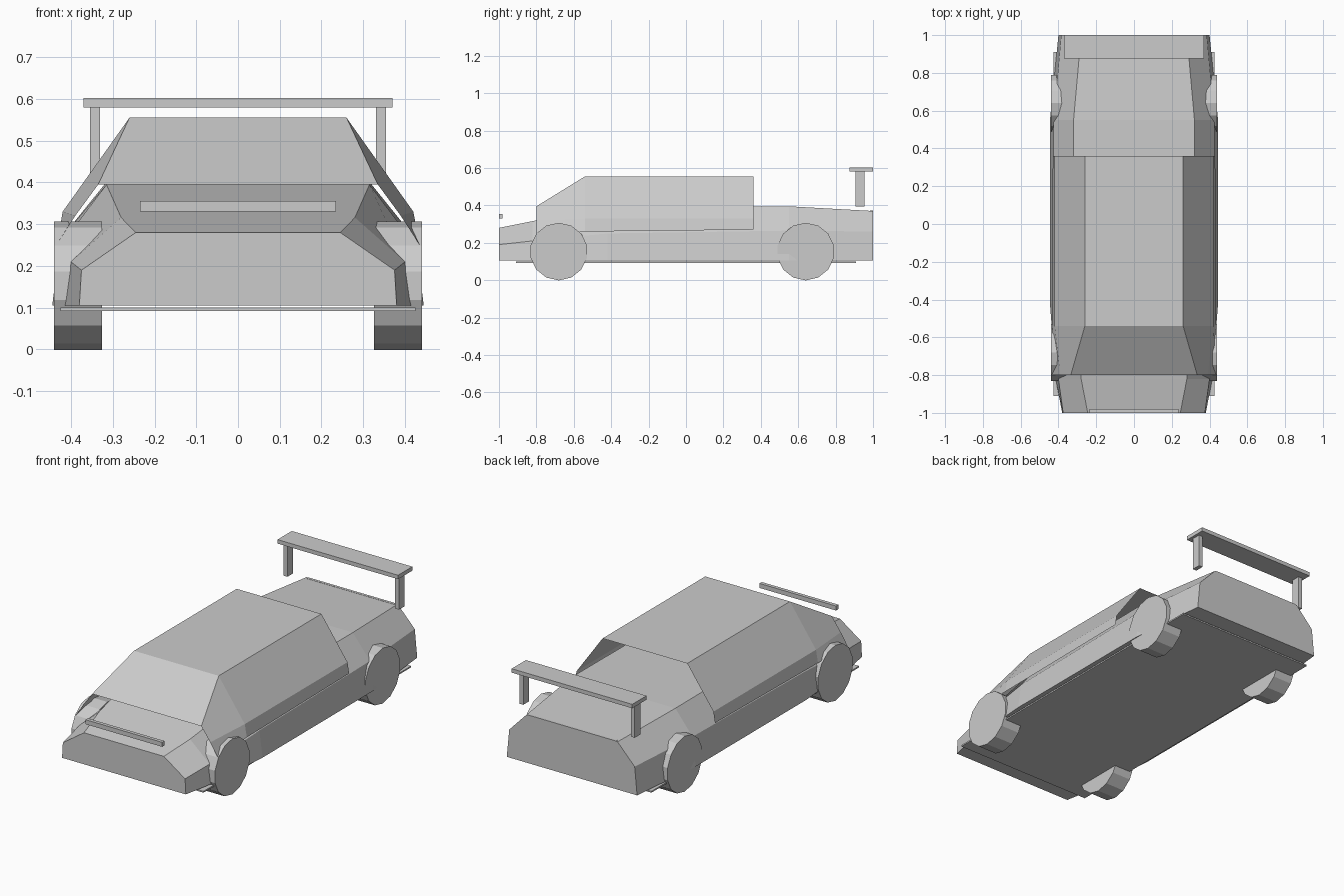
import bpy, bmesh, math
from mathutils import Matrix

cube = bpy.data.objects.get("Cube")
if cube:
    bpy.data.objects.remove(cube, do_unlink=True)

grey = bpy.data.materials.new("plain_grey")
grey.use_nodes = True
colour = (0.6, 0.6, 0.6, 1)
grey.diffuse_color = colour
grey.node_tree.nodes["Principled BSDF"].inputs["Base Color"].default_value = colour


def finish(name, bm):
    mesh = bpy.data.meshes.new(name)
    bm.to_mesh(mesh)
    bm.free()
    mesh.materials.append(grey)
    obj = bpy.data.objects.new(name, mesh)
    bpy.context.collection.objects.link(obj)
    return obj


def box(name, x, y, z):
    """Box from (low, high) ranges."""
    bm = bmesh.new()
    bmesh.ops.create_cube(bm, size=1)
    for v in bm.verts:
        v.co = [r[0] if c < 0 else r[1] for c, r in zip(v.co, (x, y, z))]
    return finish(name, bm)


def loft(name, sections, closed):
    """Skin mirrored half sections, each (y, [(x, z), ...]) from low to high."""
    bm = bmesh.new()
    rings = []
    for y, half in sections:
        ring = [(x, z) for x, z in half] + [(-x, z) for x, z in reversed(half)]
        rings.append([bm.verts.new((x, y, z)) for x, z in ring])
    count = len(rings[0])
    for a, b in zip(rings, rings[1:]):
        for i in range(count if closed else count - 1):
            j = (i + 1) % count
            bm.faces.new((a[i], a[j], b[j], b[i]))
    if closed:
        bm.faces.new(rings[0])
        bm.faces.new(rings[-1])
        bmesh.ops.recalc_face_normals(bm, faces=bm.faces)
    else:
        bm.normal_update()
        top = max(bm.faces, key=lambda f: f.calc_center_median().z)
        if top.normal.z < 0:
            bmesh.ops.reverse_faces(bm, faces=bm.faces)
    return finish(name, bm)


# Lower body: sloping hood, flat deck and tapered tail
loft("body", [
    (-1.0, [(0.38, 0.105), (0.375, 0.19), (0.245, 0.28)]),
    (-0.82, [(0.415, 0.105), (0.40, 0.21), (0.28, 0.316)]),
    (-0.42, [(0.445, 0.105), (0.425, 0.25), (0.315, 0.395)]),
    (0.55, [(0.445, 0.105), (0.425, 0.265), (0.32, 0.395)]),
    (1.0, [(0.40, 0.105), (0.385, 0.26), (0.28, 0.37)]),
], True)

# Cabin: thin shell, open below and at the rear
loft("cabin", [
    (-0.80, [(0.435, 0.25), (0.39, 0.32), (0.335, 0.395)]),
    (-0.54, [(0.432, 0.26), (0.42, 0.33), (0.26, 0.555)]),
    (0.36, [(0.43, 0.27), (0.42, 0.33), (0.26, 0.555)]),
], False)

# Floor plate and light bars
box("floor_plate", (-0.425, 0.425), (-0.91, 0.91), (0.092, 0.10))
box("front_light_bar", (-0.235, 0.235), (-1.0, -0.98), (0.33, 0.355))
box("rear_light_bar", (-0.27, 0.27), (0.985, 1.0), (0.34, 0.372))

# Rear wing
box("wing", (-0.37, 0.37), (0.875, 1.0), (0.58, 0.602))
for side, x in (("left", 0.342), ("right", -0.342)):
    box(side + "_wing_post", (x - 0.012, x + 0.012), (0.905, 0.955), (0.395, 0.58))

# Wheels
SIDES = 14
for end, y in (("front", -0.68), ("rear", 0.64)):
    for side, s in (("left", 1), ("right", -1)):
        bm = bmesh.new()
        place = (Matrix.Translation((s * 0.383, y, 0.153))
                 @ Matrix.Rotation(math.pi / 2, 4, 'Y')
                 @ Matrix.Rotation(math.pi / 2, 4, 'Z'))
        bmesh.ops.create_cone(bm, cap_ends=True, segments=SIDES, radius1=0.154,
                              radius2=0.154, depth=0.115, matrix=place)
        finish(end + "_" + side + "_wheel", bm)
